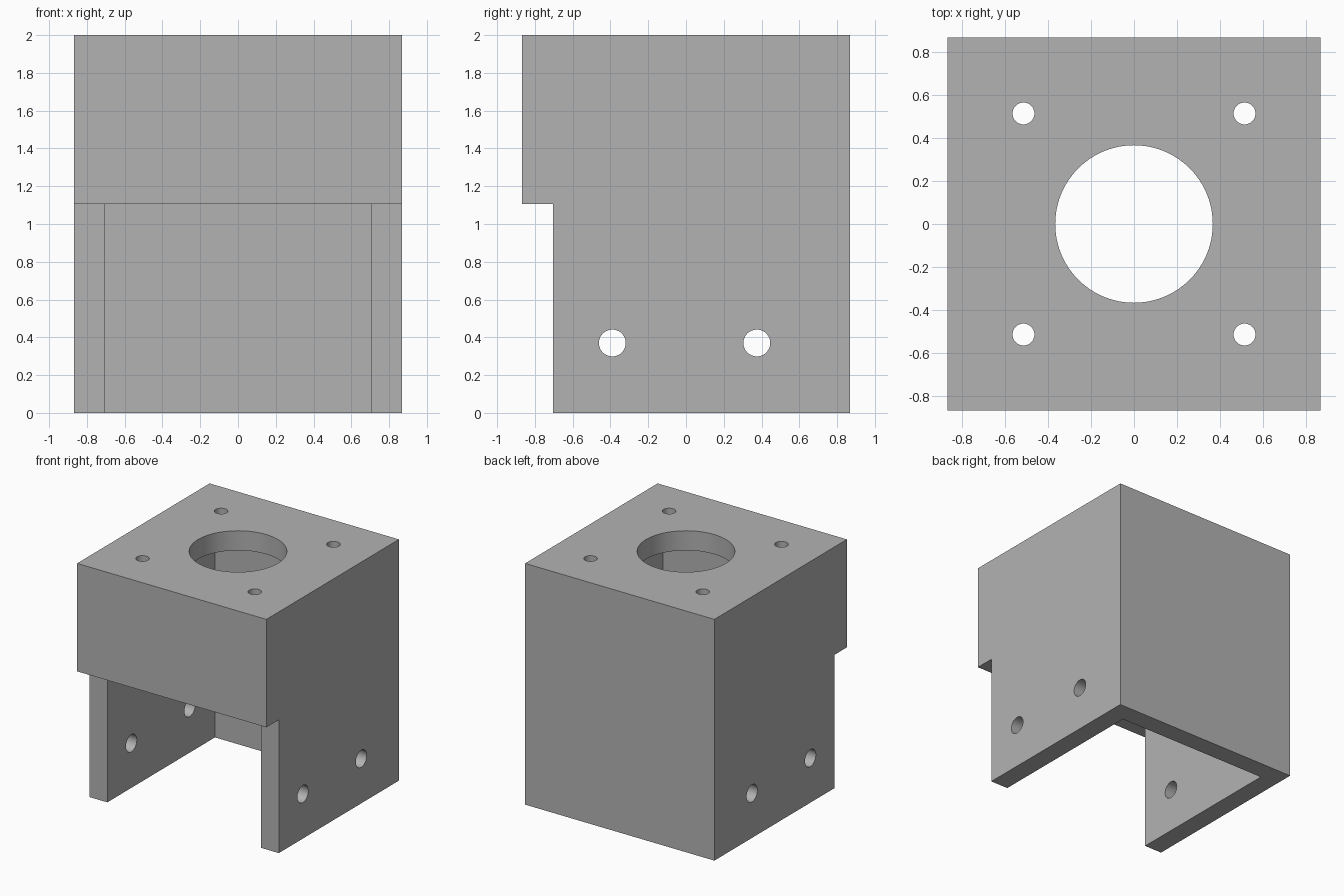
import bpy, bmesh
from math import pi
from mathutils import Matrix

cube = bpy.data.objects.get("Cube")
if cube:
    bpy.data.objects.remove(cube, do_unlink=True)

HALF, HEIGHT, WALL = 0.868, 2.0, 0.163
INNER = HALF - WALL      # inside face of every wall
STEP = 1.105             # underside of the front panel

grey = bpy.data.materials.new("plain grey")
grey.use_nodes = True
colour = (0.45, 0.45, 0.45, 1)
grey.diffuse_color = colour
grey.node_tree.nodes["Principled BSDF"].inputs["Base Color"].default_value = colour


def add_object(name, bm):
    bmesh.ops.recalc_face_normals(bm, faces=bm.faces)
    mesh = bpy.data.meshes.new(name)
    bm.to_mesh(mesh)
    bm.free()
    mesh.materials.append(grey)
    obj = bpy.data.objects.new(name, mesh)
    bpy.context.collection.objects.link(obj)
    return obj


def side_profile(name, points, half_width):
    """Extrude a (y, z) outline across x."""
    bm = bmesh.new()
    face = bm.faces.new([bm.verts.new((-half_width, y, z)) for y, z in points])
    extruded = bmesh.ops.extrude_face_region(bm, geom=[face])["geom"]
    verts = [v for v in extruded if isinstance(v, bmesh.types.BMVert)]
    bmesh.ops.translate(bm, verts=verts, vec=(2 * half_width, 0, 0))
    return add_object(name, bm)


def drill(name, radius, depth, centre, axis="Z", sides=48):
    bm = bmesh.new()
    turn = Matrix.Rotation(pi / 2, 4, "Y") if axis == "X" else Matrix()
    bmesh.ops.create_cone(bm, cap_ends=True, segments=sides, radius1=radius,
                          radius2=radius, depth=depth,
                          matrix=Matrix.Translation(centre) @ turn)
    return add_object(name, bm)


# Outer block with the stepped-back lower front
housing = side_profile("housing", [
    (-INNER, 0), (HALF, 0), (HALF, HEIGHT),
    (-HALF, HEIGHT), (-HALF, STEP), (-INNER, STEP)], HALF)

# Hollow inside, open at the bottom and lower front
cutters = [side_profile("cavity_cutter", [
    (-1, -0.1), (INNER, -0.1), (INNER, HEIGHT - WALL),
    (-INNER, HEIGHT - WALL), (-INNER, STEP), (-1, STEP)], INNER)]

# Top opening and its four screw holes
cutters.append(drill("top_opening_cutter", 0.367, 0.6, (0, 0, HEIGHT), sides=96))
for x in (-0.515, 0.515):
    for y in (-0.515, 0.515):
        cutters.append(drill("screw_hole_cutter", 0.051, 0.6, (x, y, HEIGHT)))

# Cross holes through both side walls
for y in (-0.39, 0.375):
    cutters.append(drill("side_hole_cutter", 0.071, 3, (0, y, 0.37), "X"))

# Cut, then discard the cutters
bpy.context.view_layer.objects.active = housing
housing.select_set(True)
for cutter in cutters:
    cut = housing.modifiers.new(cutter.name, "BOOLEAN")
    cut.operation = "DIFFERENCE"
    cut.solver = "EXACT"
    cut.object = cutter
    bpy.ops.object.modifier_apply(modifier=cut.name)
    bpy.data.objects.remove(cutter, do_unlink=True)

bpy.ops.object.shade_smooth_by_angle(angle=pi / 6)
